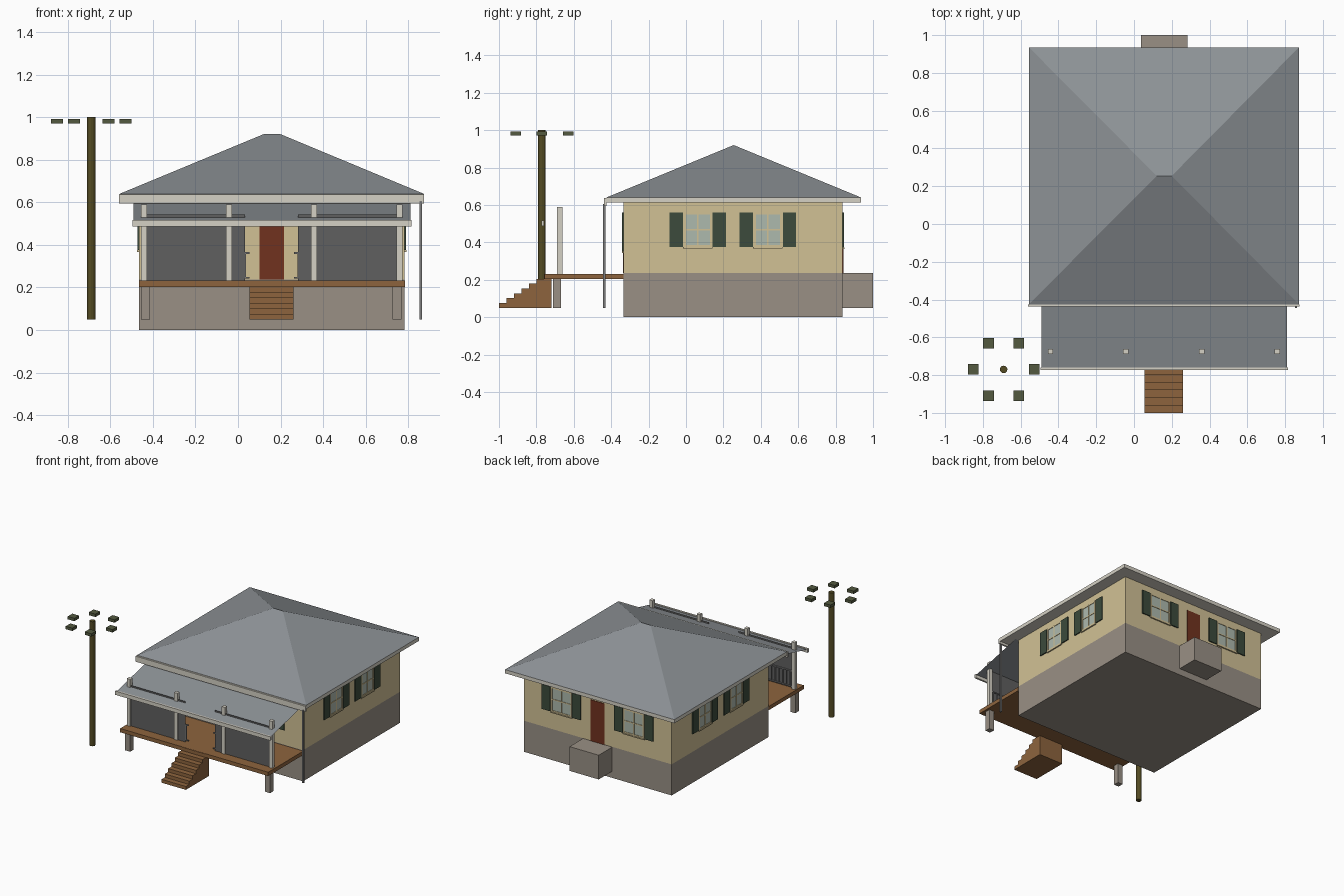
import bpy, bmesh
from math import pi, cos, sin

if "Cube" in bpy.data.objects:
    bpy.data.objects.remove(bpy.data.objects["Cube"])

def material(name, rgb):
    m = bpy.data.materials.new(name)
    m.diffuse_color = [(c / 255) ** 2.2 for c in rgb] + [1]
    m.use_nodes = True
    m.node_tree.nodes["Principled BSDF"].inputs["Base Color"].default_value = m.diffuse_color
    return m

STONE = material("stone", (152, 143, 132))
WALL = material("wall_paint", (208, 192, 148))
ROOF = material("roofing", (140, 145, 149))
TRIM = material("trim", (212, 208, 196))
WOOD = material("deck_wood", (140, 100, 64))
DOOR = material("door_paint", (112, 54, 36))
GREEN = material("shutter_paint", (62, 76, 62))
GLASS = material("glass", (172, 184, 172))
SCREEN = material("screen_mesh", (96, 96, 96))
POLE = material("pole_wood", (84, 76, 40))
PAD = material("pole_fittings", (84, 90, 66))
METAL = material("metal", (125, 125, 125))

def mesh(name, verts, faces, mat):
    me = bpy.data.meshes.new(name)
    me.from_pydata(verts, [], faces)
    bm = bmesh.new()
    bm.from_mesh(me)
    bmesh.ops.recalc_face_normals(bm, faces=bm.faces)
    bm.to_mesh(me)
    bm.free()
    me.materials.append(mat)
    ob = bpy.data.objects.new(name, me)
    bpy.context.collection.objects.link(ob)
    return ob

def box(name, x, y, z, mat):
    x, y, z = sorted(x), sorted(y), sorted(z)
    v = [(a, b, c) for a in x for b in y for c in z]
    f = [(0, 1, 3, 2), (4, 6, 7, 5), (0, 4, 5, 1), (2, 3, 7, 6), (0, 2, 6, 4), (1, 5, 7, 3)]
    return mesh(name, v, f, mat)

# house body
X0, X1, Y0, Y1 = -0.465, 0.782, -0.333, 0.837
CX = 0.158
box("foundation", (X0, X1), (Y0, Y1), (0, 0.237), STONE)
box("walls", (X0, X1), (Y0, Y1), (0.237, 0.615), WALL)
box("back_step", (0.037, 0.283), (Y1, 1.0), (0.05, 0.235), STONE)

# main hip roof with fascia slab and front gutter
RX, RY = (-0.556, 0.873), (-0.425, 0.935)
box("roof_fascia", RX, RY, (0.612, 0.64), TRIM)
mesh("hip_roof",
     [(RX[0], RY[0], 0.64), (RX[1], RY[0], 0.64), (RX[1], RY[1], 0.64), (RX[0], RY[1], 0.64),
      (0.12, 0.255, 0.92), (0.20, 0.255, 0.92)],
     [(0, 1, 5, 4), (1, 2, 5), (2, 3, 4, 5), (3, 0, 4), (3, 2, 1, 0)], ROOF)
box("main_gutter", (-0.56, 0.875), (-0.438, -0.425), (0.595, 0.637), TRIM)
box("downspout", (0.852, 0.864), (-0.445, -0.431), (0.05, 0.605), METAL)

# parts attached to a wall: u runs along the wall, d points outwards
def on_wall(name, side, u, z, d, mat):
    if side in ("front", "back"):
        base, s = (Y0, -1) if side == "front" else (Y1, 1)
        box(f"{side}_{name}", u, [base + s * k for k in d], z, mat)
    else:
        base, s = (X0, -1) if side == "left" else (X1, 1)
        box(f"{side}_{name}", [base + s * k for k in d], u, z, mat)

def window(side, c, half, z0=0.375, z1=0.56):
    on_wall("window_glass", side, (c - half, c + half), (z0, z1), (-0.005, 0.002), GLASS)
    t = 0.011
    for u in (c - half, c + half - t, c - t / 3):
        w = t if u != c - t / 3 else t * 2 / 3
        on_wall("window_stile", side, (u, u + w), (z0, z1), (0, 0.006), WALL)
    zm = (z0 + z1) / 2
    for a, b in ((z0, z0 + t), (z1 - t, z1), (zm - 0.004, zm + 0.004)):
        on_wall("window_rail", side, (c - half, c + half), (a, b), (0, 0.0055), WALL)
    on_wall("window_sill", side, (c - half - 0.004, c + half + 0.004), (z0 - 0.008, z0),
            (0, 0.01), WALL)
    for s in (-1, 1):
        on_wall("shutter", side, (c + s * (half + 0.005), c + s * (half + 0.076)),
                (z0, z1), (0, 0.008), GREEN)

for side in ("left", "right"):
    for c in (0.063, 0.438):
        window(side, c, 0.075)
for side in ("front", "back"):
    for s in (-1, 1):
        window(side, CX + s * 0.305, 0.088, 0.35 if side == "front" else 0.372)
    on_wall("door", side, (0.10, 0.216), (0.236, 0.55), (-0.005, 0.004), DOOR)

# porch deck, piers and steps
DY = -0.757
box("deck", (X0, X1 + 0.003), (DY, Y0), (0.203, 0.232), WOOD)
for a, b in ((-0.455, -0.413), (0.726, 0.768)):
    box("deck_pier", (a, b), (-0.71, -0.668), (0.05, 0.203), STONE)
n, run, rise = 7, 0.04, 0.0258
profile = [(-0.72, 0.05), (-1.0, 0.05)]
for i in range(n):
    z = 0.05 + rise * (i + 1)
    profile += [(-1.0 + run * i, z), (-1.0 + run * (i + 1), z)]
m = len(profile)
mesh("steps", [(x, y, z) for x in (0.055, 0.26) for y, z in profile],
     [tuple(range(m)), tuple(range(2 * m - 1, m - 1, -1))] +
     [(i, (i + 1) % m, m + (i + 1) % m, m + i) for i in range(m)], WOOD)

# porch posts, screens and railings
for x in (-0.442, -0.043, 0.358, 0.758):
    box("porch_post", (x - 0.014, x + 0.014), (-0.689, -0.661), (0.232, 0.59), TRIM)
for s in (-1, 1):
    a, b = CX + s * 0.124, CX + s * 0.6
    mesh("porch_screen", [(a, -0.68, 0.232), (b, -0.68, 0.232), (b, -0.68, 0.542), (a, -0.68, 0.542)],
         [(0, 1, 2, 3)], SCREEN)
    for z in (0.245, 0.362):
        box("porch_rail", (CX + s * 0.105, b), (-0.676, -0.668), (z - 0.004, z + 0.004), METAL)
    for i in range(16):
        x = a + (b - a) * i / 15
        box("baluster", (x - 0.003, x + 0.003), (-0.675, -0.669), (0.245, 0.362), METAL)

# thin porch roof with gutter
mesh("porch_roof", [(-0.49, -0.763, 0.51), (0.81, -0.763, 0.51), (0.81, Y0, 0.612), (-0.49, Y0, 0.612)],
     [(0, 1, 2, 3)], ROOF)
box("porch_gutter", (-0.496, 0.815), (-0.773, -0.759), (0.487, 0.516), TRIM)

# utility pole with a ring of fittings
PX, PY = -0.69, -0.77
bpy.ops.mesh.primitive_cylinder_add(vertices=12, radius=0.02, depth=0.95, location=(PX, PY, 0.525))
pole = bpy.context.object
pole.name = "utility_pole"
pole.data.materials.append(POLE)
for i in range(6):
    x, y = PX + 0.161 * cos(i * pi / 3), PY + 0.161 * sin(i * pi / 3)
    box("pole_fitting", (x - 0.028, x + 0.028), (y - 0.028, y + 0.028), (0.97, 0.992), PAD)
